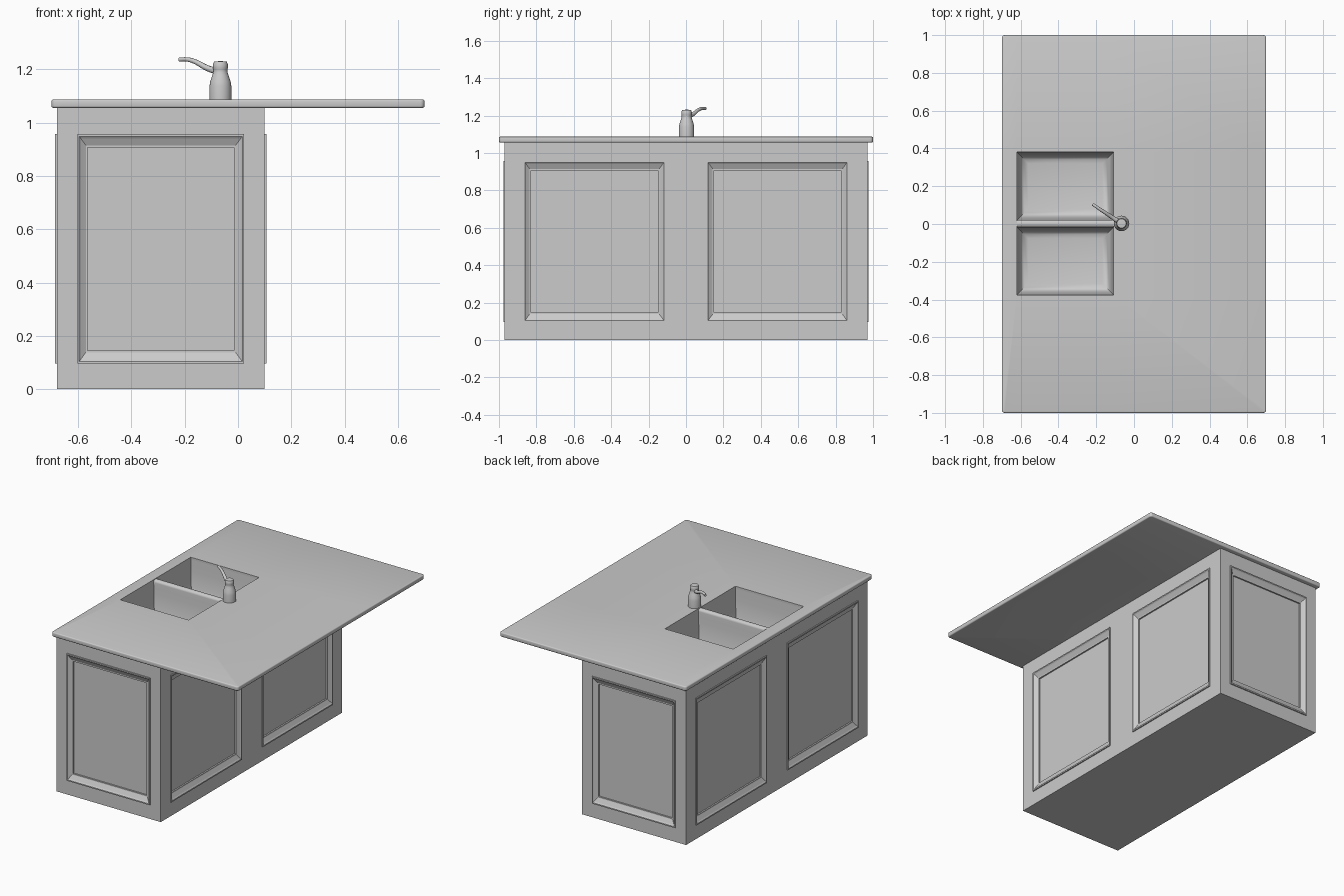
import bpy, bmesh, math
from mathutils import Vector

if "Cube" in bpy.data.objects:
    bpy.data.objects.remove(bpy.data.objects["Cube"])

GREY = (0.6, 0.6, 0.6, 1)
mat = bpy.data.materials.new("plain grey")
mat.use_nodes = True
mat.diffuse_color = GREY
mat.node_tree.nodes["Principled BSDF"].inputs["Base Color"].default_value = GREY

Z = Vector((0, 0, 1))
TOP, UNDER = 1.087, 1.056          # counter top and underside
HOLE_X, HOLE_Y = (-0.62, -0.108), (-0.375, 0.38)


def finish(obj, smooth=True):
    obj.data.materials.append(mat)
    if smooth:
        bpy.ops.object.select_all(action='DESELECT')
        obj.select_set(True)
        bpy.context.view_layer.objects.active = obj
        bpy.ops.object.shade_smooth_by_angle(angle=math.radians(35))


def add_mesh(name, bm, smooth=True):
    bmesh.ops.remove_doubles(bm, verts=bm.verts, dist=1e-5)
    mesh = bpy.data.meshes.new(name)
    bm.to_mesh(mesh)
    bm.free()
    obj = bpy.data.objects.new(name, mesh)
    bpy.context.collection.objects.link(obj)
    finish(obj, smooth)


def quad(bm, points):
    bm.faces.new([bm.verts.new(p) for p in points])


def rect_loft(bm, place, us, vs, rings):
    """Nested rectangles, each (inset u, inset v, height), closed by the last."""
    loops = []
    for iu, iv, h in rings:
        a, b, c, d = us[0] + iu, us[1] - iu, vs[0] + iv, vs[1] - iv
        loops.append([place(u, v, h) for u, v in ((a, c), (b, c), (b, d), (a, d))])
    for outer, inner in zip(loops, loops[1:]):
        for k in range(4):
            n = (k + 1) % 4
            quad(bm, (outer[k], outer[n], inner[n], inner[k]))
    quad(bm, loops[-1])


def box(bm, lo, hi):
    cube = bmesh.ops.create_cube(bm, size=1)
    for v in cube["verts"]:
        v.co = [l + (c + 0.5) * (h - l) for l, h, c in zip(lo, hi, v.co)]


# Cabinet: four walls, each with moulded recessed panels
MOULDING = [(0, 0, 0), (0, 0, 0.007), (0.006, 0.008, 0.007), (0.012, 0.016, 0.001),
            (0.022, 0.03, -0.006), (0.031, 0.042, -0.012), (0.037, 0.05, -0.012),
            (0.037, 0.05, -0.022)]
CENTRE, HALF_W, HALF_L = Vector((-0.29, 0, 0)), 0.39, 0.97
PANEL_Z = (0.096, 0.957)


def wall(bm, normal, distance, half, panels):
    along = Z.cross(normal)

    def place(u, v, h):
        return CENTRE + along * u + Z * v + normal * (distance + h)

    us = [-half] + [e for p in panels for e in p] + [half]
    vs = [0, *PANEL_Z, UNDER]
    for i in range(len(us) - 1):
        for j in range(3):
            if i % 2 and j == 1:
                rect_loft(bm, place, us[i:i + 2], PANEL_Z, MOULDING)
            else:
                a, b, c, d = us[i], us[i + 1], vs[j], vs[j + 1]
                quad(bm, [place(u, v, 0) for u, v in ((a, c), (b, c), (b, d), (a, d))])


bm = bmesh.new()
for s in (-1, 1):
    wall(bm, Vector((0, s, 0)), HALF_L, HALF_W, [(-0.312, 0.312)])
    wall(bm, Vector((s, 0, 0)), HALF_W, HALF_L, [(-0.867, -0.112), (0.112, 0.867)])
quad(bm, [CENTRE + Vector((sx * HALF_W, sy * HALF_L, 0))
          for sx, sy in ((-1, -1), (-1, 1), (1, 1), (1, -1))])
add_mesh("cabinet", bm, smooth=False)

# Counter: slab with softened edges and a sink opening
bm = bmesh.new()
box(bm, (-0.7, -1, UNDER), (0.7, 1, TOP))
upright = [e for e in bm.edges if abs(e.verts[0].co.z - e.verts[1].co.z) > 0.01]
bmesh.ops.bevel(bm, geom=upright, offset=0.016, segments=4, affect='EDGES', profile=0.5)
rims = [e for e in bm.edges if abs(e.verts[0].co.z - e.verts[1].co.z) < 0.001]
bmesh.ops.bevel(bm, geom=rims, offset=0.007, segments=3, affect='EDGES', profile=0.5)
for axis, cuts in ((0, HOLE_X), (1, HOLE_Y)):
    for c in cuts:
        direction = Vector((1 - axis, axis, 0))
        bmesh.ops.bisect_plane(bm, geom=bm.verts[:] + bm.edges[:] + bm.faces[:],
                               plane_co=direction * c, plane_no=direction)


def in_hole(face):
    p = face.calc_center_median()
    return HOLE_X[0] < p.x < HOLE_X[1] and HOLE_Y[0] < p.y < HOLE_Y[1]


bmesh.ops.delete(bm, geom=[f for f in bm.faces if in_hole(f)], context='FACES')
add_mesh("counter", bm)

# Sink basins, slightly tapered with a rounded floor
BASIN = [(0, 0, TOP), (0.004, 0.004, 1.0), (0.012, 0.012, 0.89), (0.022, 0.022, 0.862),
         (0.038, 0.038, 0.846), (0.06, 0.06, 0.84)]
for name, ys in (("front_basin", (HOLE_Y[0], -0.016)), ("back_basin", (0.02, HOLE_Y[1]))):
    bm = bmesh.new()
    # the basin wall beside the divider starts under its rounded top
    rect_loft(bm, lambda u, v, h: Vector((u, v, h)), HOLE_X, ys,
              [(i, j, min(h, TOP - 0.015)) for i, j, h in BASIN])
    add_mesh(name, bm)

# Upper lining of the opening
bm = bmesh.new()
corners = [(x, y) for x, y in zip((HOLE_X[0], HOLE_X[1], HOLE_X[1], HOLE_X[0]),
                                  (HOLE_Y[0], HOLE_Y[0], HOLE_Y[1], HOLE_Y[1]))]
for (ax, ay), (bx, by) in zip(corners, corners[1:] + corners[:1]):
    quad(bm, [(ax, ay, TOP), (bx, by, TOP), (bx, by, TOP - 0.015), (ax, ay, TOP - 0.015)])
add_mesh("sink_lining", bm, smooth=False)

# Rounded divider between the basins
bm = bmesh.new()
box(bm, (HOLE_X[0], -0.018, 0.95), (HOLE_X[1], 0.022, TOP - 0.003))
crest = [e for e in bm.edges if all(v.co.z > 1 for v in e.verts)
         and abs(e.verts[0].co.x - e.verts[1].co.x) > 0.1]
bmesh.ops.bevel(bm, geom=crest, offset=0.017, segments=5, affect='EDGES', profile=0.5)
add_mesh("sink_divider", bm)

# Tap body: turned profile of (radius, height)
PROFILE = [(0.041, 0), (0.041, 0.05), (0.038, 0.068), (0.031, 0.09), (0.027, 0.102),
           (0.026, 0.112), (0.028, 0.118), (0.028, 0.132), (0.024, 0.142), (0, 0.145)]
bm = bmesh.new()
verts = [bm.verts.new((r, 0, h)) for r, h in PROFILE]
edges = [bm.edges.new(pair) for pair in zip(verts, verts[1:])]
bmesh.ops.spin(bm, geom=verts + edges, cent=(0, 0, 0), axis=Z, angle=math.tau, steps=24)
bmesh.ops.translate(bm, verts=bm.verts, vec=(-0.066, 0.003, TOP))
bmesh.ops.remove_doubles(bm, verts=bm.verts, dist=1e-5)
bmesh.ops.recalc_face_normals(bm, faces=bm.faces)
if sum((f.normal.z * f.calc_area() for f in bm.faces)) < 0:
    bmesh.ops.reverse_faces(bm, faces=bm.faces)
add_mesh("tap_body", bm)

# Tap spout: swept, tapering tube
curve = bpy.data.curves.new("tap_spout", 'CURVE')
curve.dimensions = '3D'
curve.bevel_depth = 0.01
curve.bevel_resolution = 3
curve.use_fill_caps = True
PATH = [(-0.075, 0.008, 1.192, 1.3), (-0.115, 0.035, 1.205, 1.1),
        (-0.165, 0.068, 1.231, 0.9), (-0.195, 0.088, 1.238, 0.8), (-0.219, 0.104, 1.237, 0.8)]
spline = curve.splines.new('BEZIER')
spline.bezier_points.add(len(PATH) - 1)
for point, (x, y, z, r) in zip(spline.bezier_points, PATH):
    point.co = (x, y, z)
    point.radius = r
    point.handle_left_type = point.handle_right_type = 'AUTO'
spline.resolution_u = 5
spout = bpy.data.objects.new("tap_spout", curve)
bpy.context.collection.objects.link(spout)
finish(spout, smooth=False)
